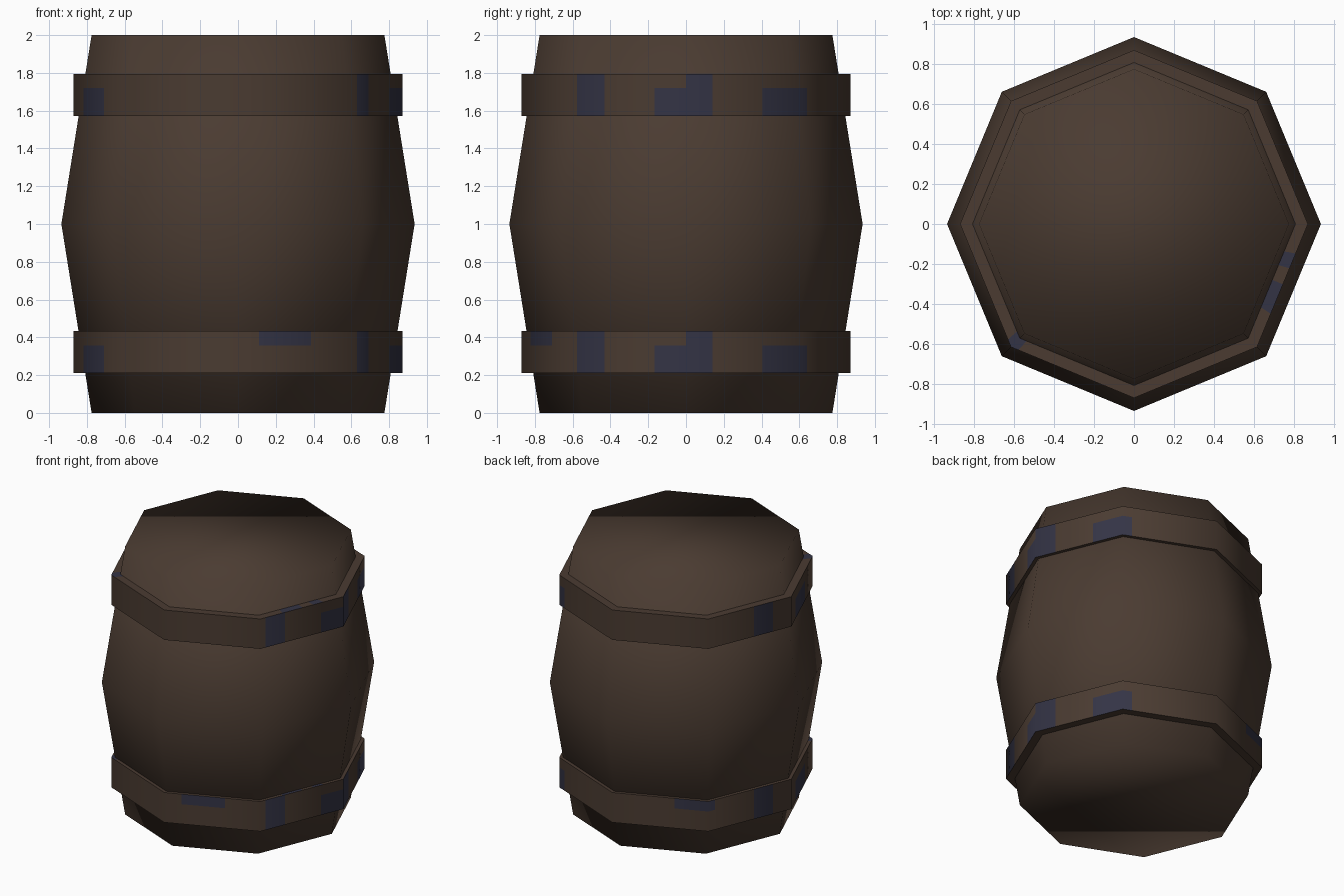
import bpy, bmesh, math

if "Cube" in bpy.data.objects:
    bpy.data.objects.remove(bpy.data.objects["Cube"])

SIDES = 8


def material(name, rgb):
    mat = bpy.data.materials.new(name)
    mat.diffuse_color = (*rgb, 1)
    mat.use_nodes = True
    mat.node_tree.nodes["Principled BSDF"].inputs["Base Color"].default_value = mat.diffuse_color
    return mat


WOOD = material("dark_brown", (0.069, 0.044, 0.031))
STAIN = material("dark_blue", (0.034, 0.034, 0.060))


def octagon_point(u, radius, z):
    """Point on the octagon outline; u runs 0..8, one unit per side."""
    k, t = math.floor(u), u - math.floor(u)
    a, b = (k * math.tau / SIDES, (k + 1) * math.tau / SIDES)
    return (radius * ((1 - t) * math.cos(a) + t * math.cos(b)),
            radius * ((1 - t) * math.sin(a) + t * math.sin(b)), z)


def add_object(name, bm, mats):
    mesh = bpy.data.meshes.new(name)
    bm.to_mesh(mesh)
    bm.free()
    for mat in mats:
        mesh.materials.append(mat)
    obj = bpy.data.objects.new(name, mesh)
    bpy.context.collection.objects.link(obj)
    return mesh


def loft(bm, us, profile):
    """Rings of vertices for each (radius, z); returns faces as (face, u, row)."""
    rings = [[bm.verts.new(octagon_point(u, r, z)) for u in us] for r, z in profile]
    faces, n = [], len(us)
    for row in range(len(rings) - 1):
        for i in range(n):
            j = (i + 1) % n
            f = bm.faces.new((rings[row][i], rings[row][j],
                              rings[row + 1][j], rings[row + 1][i]))
            f.smooth = True
            u_next = us[j] if j else us[0] + SIDES
            faces.append((f, (us[i] + u_next) / 2, row))
    return rings, faces


# Barrel body: bulging octagon, smooth all over including the lids
bm = bmesh.new()
rings, _ = loft(bm, range(SIDES), [(0.775, 0), (0.935, 1), (0.775, 2)])
for lid in (rings[0][::-1], rings[-1]):
    bm.faces.new(lid).smooth = True
add_object("barrel_body", bm, [WOOD])

# Stains on the hoops: (start u, end u, rows); rows: 1 low, 2 high, 3 top rim
STAINS = [(4.2, 4.63, (1,)), (7.06, 7.30, (1, 2)), (7.73, 8, (1,)),
          (0, 0.23, (1, 2)), (0.66, 1.1, (1,)), (3.55, 3.78, (1, 2)),
          (7.27, 7.51, (3,)), (7.64, 7.76, (3,)), (4.94, 5.06, (3,))]
LOWER_STAINS = [(2.65, 3.08, (2,)), (6.18, 6.63, (2,))]


def hoop(name, z0, z1, stains):
    cuts = {u % SIDES for s in stains for u in s[:2]}
    us = sorted(cuts | set(range(SIDES)))
    bm = bmesh.new()
    profile = [(0.80, z0), (0.87, z0), (0.87, z0 + 0.148), (0.87, z1), (0.80, z1)]
    _, faces = loft(bm, us, profile)
    for f, u, row in faces:
        f.material_index = int(any(a < u < b and row in rows for a, b, rows in stains))
    mesh = add_object(name, bm, [WOOD, STAIN])
    # Round shading on the outside, crisp rims above and below
    normals = []
    for p in mesh.polygons:
        for v in p.vertices:
            x, y, _ = mesh.vertices[v].co
            length = math.hypot(x, y)
            flat = abs(p.normal.z) > 0.5
            normals.append(tuple(p.normal) if flat else (x / length, y / length, 0))
    mesh.normals_split_custom_set(normals)


hoop("upper_hoop", 1.572, 1.795, STAINS)
hoop("lower_hoop", 0.21, 0.433, STAINS + LOWER_STAINS)
